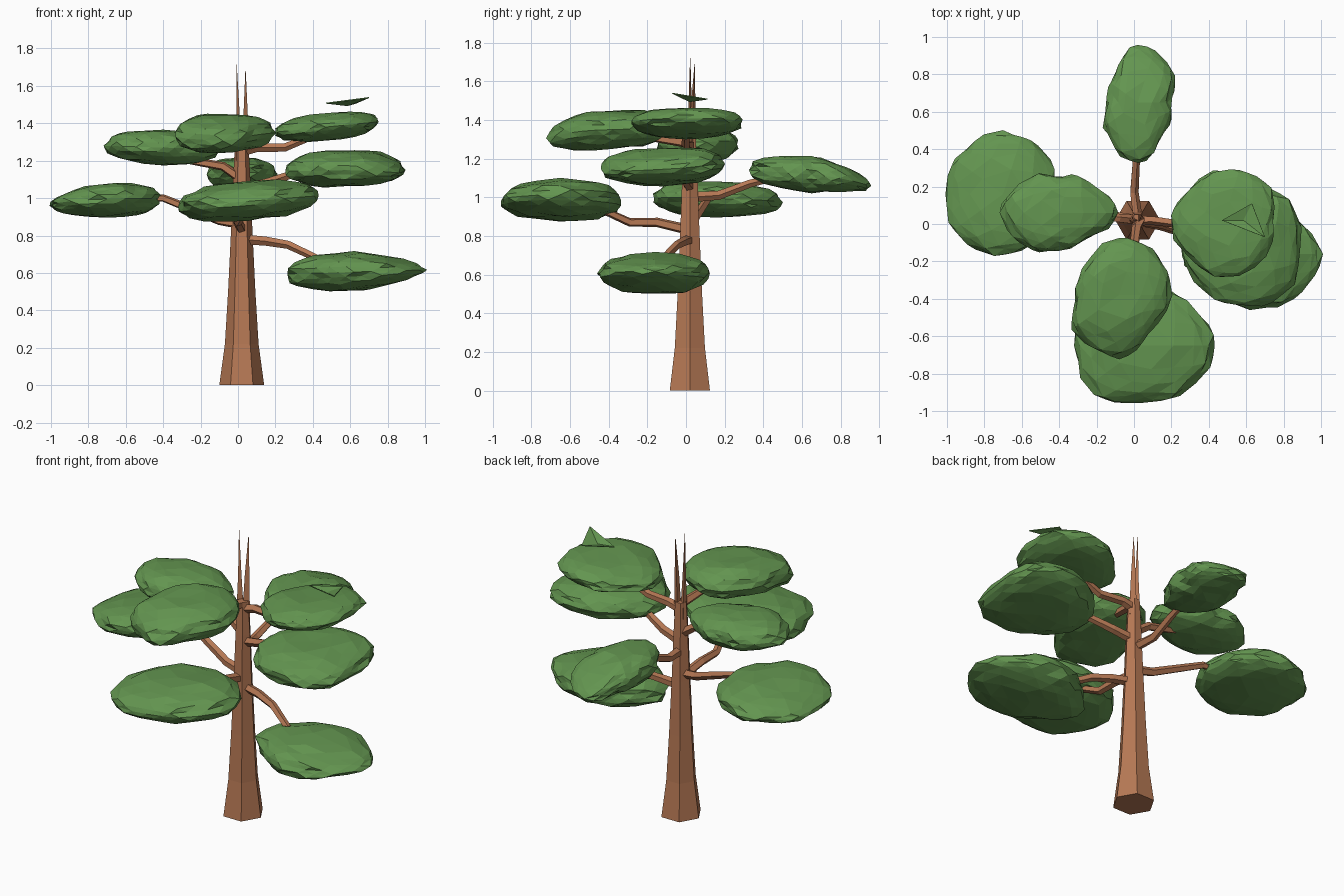
import bpy, bmesh, math, random
from mathutils import Vector

if "Cube" in bpy.data.objects:
    bpy.data.objects.remove(bpy.data.objects["Cube"])

random.seed(4)


def material(name, rgb):
    m = bpy.data.materials.new(name)
    m.diffuse_color = (*rgb, 1)
    m.use_nodes = True
    m.node_tree.nodes["Principled BSDF"].inputs["Base Color"].default_value = m.diffuse_color
    return m


bark = material("bark brown", (0.47, 0.19, 0.09))
leaf = material("leaf green", (0.125, 0.30, 0.08))


def finish(name, bm, mat):
    bmesh.ops.recalc_face_normals(bm, faces=bm.faces)
    me = bpy.data.meshes.new(name)
    bm.to_mesh(me)
    bm.free()
    me.materials.append(mat)
    ob = bpy.data.objects.new(name, me)
    bpy.context.collection.objects.link(ob)
    return ob


def tube(name, points, radii, sides, upright=False):
    """Loft a faceted tube along a path, capped at both ends."""
    pts = [Vector(p) for p in points]
    bm = bmesh.new()
    rings = []
    for i, p in enumerate(pts):
        if upright:
            u, v = Vector((1, 0, 0)), Vector((0, 1, 0))
        else:
            t = (pts[min(i + 1, len(pts) - 1)] - pts[max(i - 1, 0)]).normalized()
            u = t.cross(Vector((0, 0, 1))).normalized()
            v = u.cross(t)
        rings.append([bm.verts.new(p + radii[i] * (u * math.cos(a) + v * math.sin(a)))
                      for a in (2 * math.pi * k / sides for k in range(sides))])
    for a, b in zip(rings, rings[1:]):
        for k in range(sides):
            n = (k + 1) % sides
            bm.faces.new((a[k], a[n], b[n], b[k]))
    bm.faces.new(rings[0])
    bm.faces.new(rings[-1])
    return finish(name, bm, bark)


def foliage(name, centre, zlo, zhi, radii, slope=(0, 0), droop=0.0, taper=0.0):
    """Flattened leaf pad; radii give its plan outline every 45 degrees."""
    bm = bmesh.new()
    bmesh.ops.create_icosphere(bm, subdivisions=3, radius=1)
    for v in bm.verts:
        x, y, z = v.co
        a = (math.atan2(y, x) / (math.pi / 4)) % 8
        i, f = int(a) % 8, a - int(a)
        f = f * f * (3 - 2 * f)
        reach = radii[i] * (1 - f) + radii[(i + 1) % 8] * f
        flat = math.hypot(x, y) ** (0.6 if z > 0 else 0.75)
        r = reach * flat * random.uniform(0.93, 1.02)
        px = r * math.cos(a * math.pi / 4)
        py = r * math.sin(a * math.pi / 4)
        # pads sag and thin outwards, away from the trunk
        out = (px * centre[0] + py * centre[1]) / math.hypot(*centre)
        thin = 1 - taper * max(0, out) / 0.35
        h = (zhi - zlo) / 2 * z * thin * random.uniform(0.88, 1.04)
        sag = droop * max(0, out) ** 2 / 0.1
        v.co = (centre[0] + px, centre[1] + py,
                (zlo + zhi) / 2 + h + slope[0] * px + slope[1] * py - sag)
    return finish(name, bm, leaf)


# Hexagonal trunk and its splintered tip
tube("trunk", [(.02, .02, z) for z in (0, .22, .5, .83, 1.1, 1.3)],
     [.12, .09, .073, .057, .046, .036], 6, upright=True)
tube("left_tip_splinter", [(.002, .02, 1.2), (-.002, .021, 1.45), (-.008, .022, 1.72)],
     [.025, .011, .001], 3, upright=True)
tube("right_tip_splinter", [(.035, .03, 1.2), (.037, .036, 1.45), (.04, .045, 1.69)],
     [.025, .015, .001], 3, upright=True)

# Bent branches, each starting inside the trunk
branches = {
    "low_right": [(.02, .02, .78), (.15, -.01, .77), (.27, -.05, .75), (.42, -.12, .68), (.5, -.15, .63)],
    "low_front": [(.02, .02, .83), (0, -.15, .87), (0, -.29, .87), (.03, -.4, .92), (.05, -.55, .97)],
    "low_left": [(.02, .02, .86), (-.1, .04, .88), (-.25, .08, .94), (-.4, .12, 1.0), (-.55, .14, 1.0)],
    "back": [(.02, .02, 1.0), (0, .17, 1.01), (.01, .33, 1.07), (.02, .45, 1.1)],
    "mid_right": [(.02, .02, 1.05), (.15, 0, 1.08), (.3, -.05, 1.13), (.45, -.1, 1.15)],
    "high_left": [(.02, .02, 1.1), (-.08, .03, 1.17), (-.25, .05, 1.2), (-.4, .06, 1.25)],
    "high_right": [(.02, .02, 1.25), (.1, .02, 1.27), (.25, 0, 1.27), (.37, 0, 1.32), (.45, 0, 1.36)],
    "high_front": [(.02, .02, 1.28), (0, -.12, 1.3), (-.03, -.3, 1.33)],
}
for name, path in branches.items():
    n = len(path) - 1
    tube(name + "_branch", path, [.028 - .01 * i / n for i in range(n + 1)], 5)

# Leaf pads
foliage("low_right_foliage", (.62, -.16), .495, .715,
        [.39, .31, .28, .29, .37, .28, .30, .34], (.03, 0), 0, .45)
foliage("low_front_foliage", (.05, -.65), .875, 1.09,
        [.39, .34, .32, .35, .38, .38, .31, .34], (.08, 0), 0, .2)
foliage("low_left_foliage", (-.70, .16), .89, 1.08,
        [.29, .33, .34, .32, .31, .34, .34, .30], (.03, -.03), .02, .4)
foliage("back_foliage", (.02, .65), 1.02, 1.215,
        [.18, .26, .32, .19, .17, .24, .34, .22], (0, -.07), .04, .4)
foliage("mid_right_foliage", (.58, -.12), 1.06, 1.26,
        [.31, .37, .32, .30, .34, .32, .33, .36], (.04, .03), .03, .2)
foliage("high_left_foliage", (-.40, .06), 1.175, 1.365,
        [.31, .24, .20, .26, .32, .26, .20, .21], (-.03, 0))
foliage("high_right_foliage", (.47, 0), 1.305, 1.455,
        [.28, .33, .30, .26, .28, .26, .29, .29], (.10, 0))
foliage("high_front_foliage", (-.08, -.38), 1.245, 1.455,
        [.28, .31, .31, .25, .24, .33, .34, .26], (0, .03), .03)

# Thin curled leaf scrap above the upper right pad
bm = bmesh.new()
a, b, c, d = [bm.verts.new(p) for p in
              ((.47, .02, 1.51), (.70, -.07, 1.54), (.63, .11, 1.51), (.585, .02, 1.497))]
for f in ((a, d, c), (d, b, c), (a, b, d)):
    bm.faces.new(f)
scrap = finish("leaf_scrap", bm, leaf)
scrap.modifiers.new("thickness", "SOLIDIFY").thickness = 0.005
